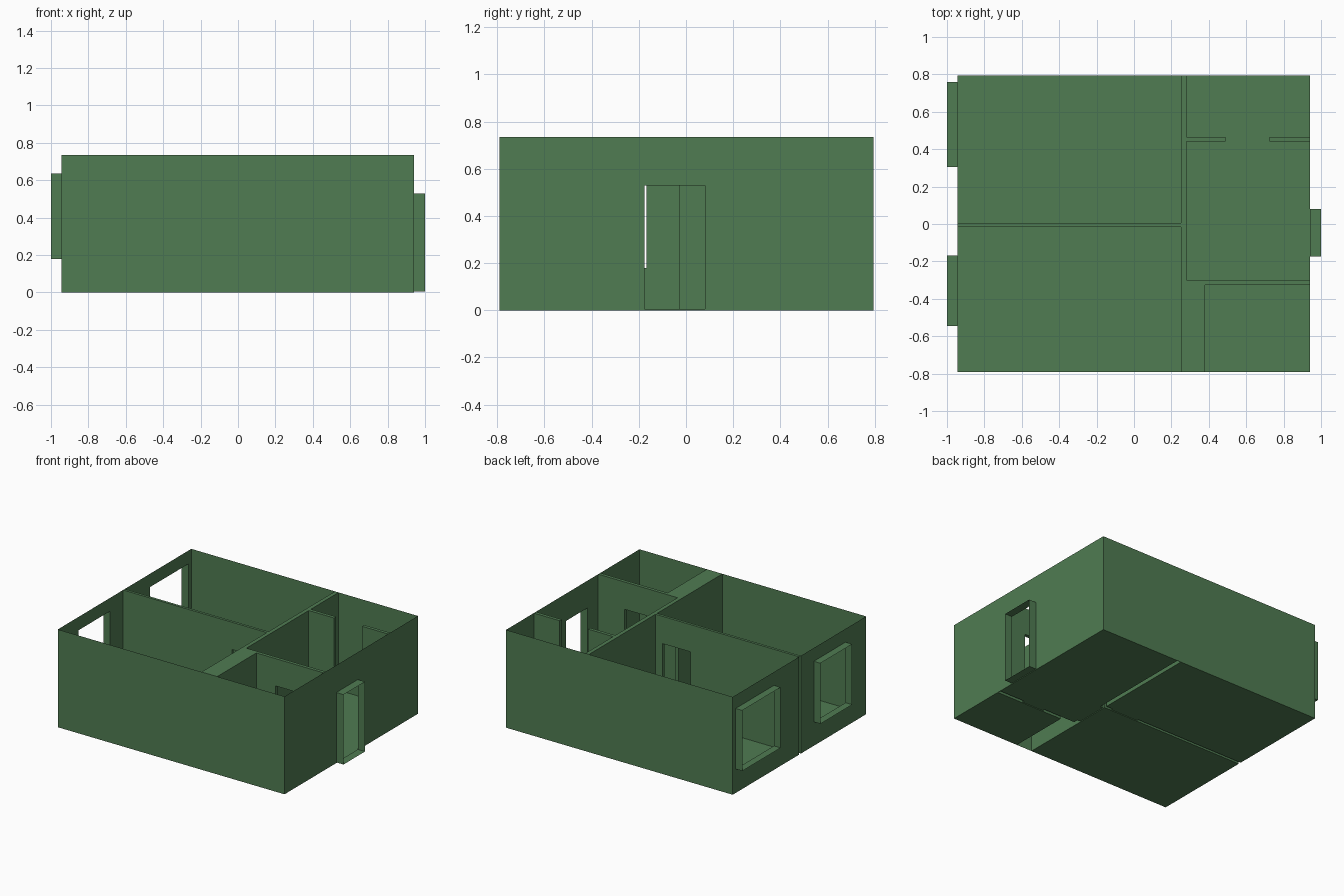
import bpy, bmesh

if "Cube" in bpy.data.objects:
    bpy.data.objects.remove(bpy.data.objects["Cube"])

H = 0.735                       # wall height
DOOR_H, DOOR_Z = 0.53, 0.005
XL, XR, YF, YB = -0.945, 0.94, -0.79, 0.795

green = bpy.data.materials.new("wall_green")
green.diffuse_color = (0.08, 0.2, 0.085, 1)
green.use_nodes = True
green.node_tree.nodes["Principled BSDF"].inputs["Base Color"].default_value = green.diffuse_color


def make(name, quads):
    """Object from a list of four-corner faces."""
    bm = bmesh.new()
    for q in quads:
        bm.faces.new([bm.verts.new(p) for p in q])
    bmesh.ops.remove_doubles(bm, verts=bm.verts, dist=1e-5)
    me = bpy.data.meshes.new(name)
    bm.to_mesh(me)
    bm.free()
    me.materials.append(green)
    ob = bpy.data.objects.new(name, me)
    bpy.context.collection.objects.link(ob)
    return ob


def place(axis, pos, u, v):
    """Point on a plane across the given axis."""
    return {'x': (pos, u, v), 'y': (u, pos, v), 'z': (u, v, pos)}[axis]


def rect(axis, pos, u0, u1, v0, v1):
    return [place(axis, pos, u, v) for u, v in ((u0, v0), (u1, v0), (u1, v1), (u0, v1))]


def wall(name, axis, pos, u0, u1, holes=(), flip=False):
    """Sheet wall with rectangular openings (u0, u1, z0, z1)."""
    us = sorted({u0, u1, *[c for h in holes for c in h[:2]]})
    zs = sorted({0, H, *[c for h in holes for c in h[2:]]})
    quads = []
    for a, b in zip(us, us[1:]):
        for c, d in zip(zs, zs[1:]):
            m, n = (a + b) / 2, (c + d) / 2
            if not any(h[0] < m < h[1] and h[2] < n < h[3] for h in holes):
                q = rect(axis, pos, a, b, c, d)
                quads.append(q[::-1] if flip else q)
    make(name, quads)


def reveal(name, axis, p0, p1, hole):
    """Four-sided open tube lining an opening, from p0 to p1."""
    u0, u1, z0, z1 = hole
    c = [(u0, z0), (u1, z0), (u1, z1), (u0, z1)]
    make(name, [[place(axis, p0, *c[i]), place(axis, p0, *c[i - 1]),
                 place(axis, p1, *c[i - 1]), place(axis, p1, *c[i])] for i in range(4)])


# Openings
win_back = (0.305, 0.76, 0.18, 0.635)
win_front = (-0.545, -0.168, 0.18, 0.635)
entry = (-0.175, 0.08, DOOR_Z, DOOR_H)
door_bedrooms = (-0.04, 0.19, DOOR_Z, DOOR_H)
door_hall = (-0.27, -0.03, DOOR_Z, DOOR_H)
door_bath = (0.54, 0.72, DOOR_Z, DOOR_H)

# Outer shell
wall("front_wall", 'y', YF, XL, XR)
wall("back_wall", 'y', YB, XL, XR, flip=True)
wall("entrance_wall", 'x', XR, YF, YB, [entry])
wall("back_bedroom_window_wall", 'x', XL, 0.005, YB, [win_back], True)
wall("front_bedroom_window_wall", 'x', XL, YF, -0.015, [win_front], True)

# Window and entrance surrounds
reveal("back_window_frame", 'x', -1.0, XL, win_back)
reveal("front_window_frame", 'x', -1.0, XL, win_front)
reveal("entrance_frame", 'x', XR, 1.0, entry)

# Inner walls, one sheet per side
wall("back_bedroom_divider", 'y', 0.005, XL, 0.25, [door_bedrooms])
wall("front_bedroom_divider", 'y', -0.015, XL, 0.25, [door_bedrooms])
wall("back_bedroom_inner_wall", 'x', 0.25, 0.005, YB)
wall("front_bedroom_inner_wall", 'x', 0.25, YF, -0.015, [door_hall])
wall("hall_inner_wall", 'x', 0.28, -0.3, YB, [door_hall])
wall("hall_bath_wall", 'y', -0.3, 0.28, XR, [door_bath])
wall("bath_hall_wall", 'y', -0.325, 0.38, XR, [door_bath])
wall("bath_inner_wall", 'x', 0.38, YF, -0.325)

# Inner door linings
reveal("bedroom_door_lining", 'y', -0.015, 0.005, door_bedrooms)
reveal("hall_door_lining", 'x', 0.25, 0.28, door_hall)
reveal("bath_door_lining", 'y', -0.325, -0.3, door_bath)

# Short partitions between hall and kitchen
for name, x0, x1, end in (("left_partition", 0.28, 0.49, 0.49), ("right_partition", 0.725, XR, 0.725)):
    make(name, [rect('y', 0.44, x0, x1, 0, H), rect('y', 0.465, x0, x1, 0, H)[::-1],
                rect('x', end, 0.44, 0.465, 0, H), rect('z', H, x0, x1, 0.44, 0.465)])

# Floors
for name, r in {"back_bedroom_floor": (XL, 0.25, 0.005, YB),
                "front_bedroom_floor": (XL, 0.25, YF, -0.015),
                "hall_floor": (0.28, XR, -0.3, YB),
                "bath_floor": (0.38, XR, YF, -0.325)}.items():
    make(name, [rect('z', 0, *r)])

# Wall-top caps
make("wall_top_caps", [rect('z', H, XL, 0.25, -0.015, 0.005),
                       rect('z', H, 0.25, 0.28, -0.325, YB),
                       rect('z', H, 0.28, XR, -0.325, -0.3),
                       rect('z', H, 0.25, 0.38, YF, -0.325)])
